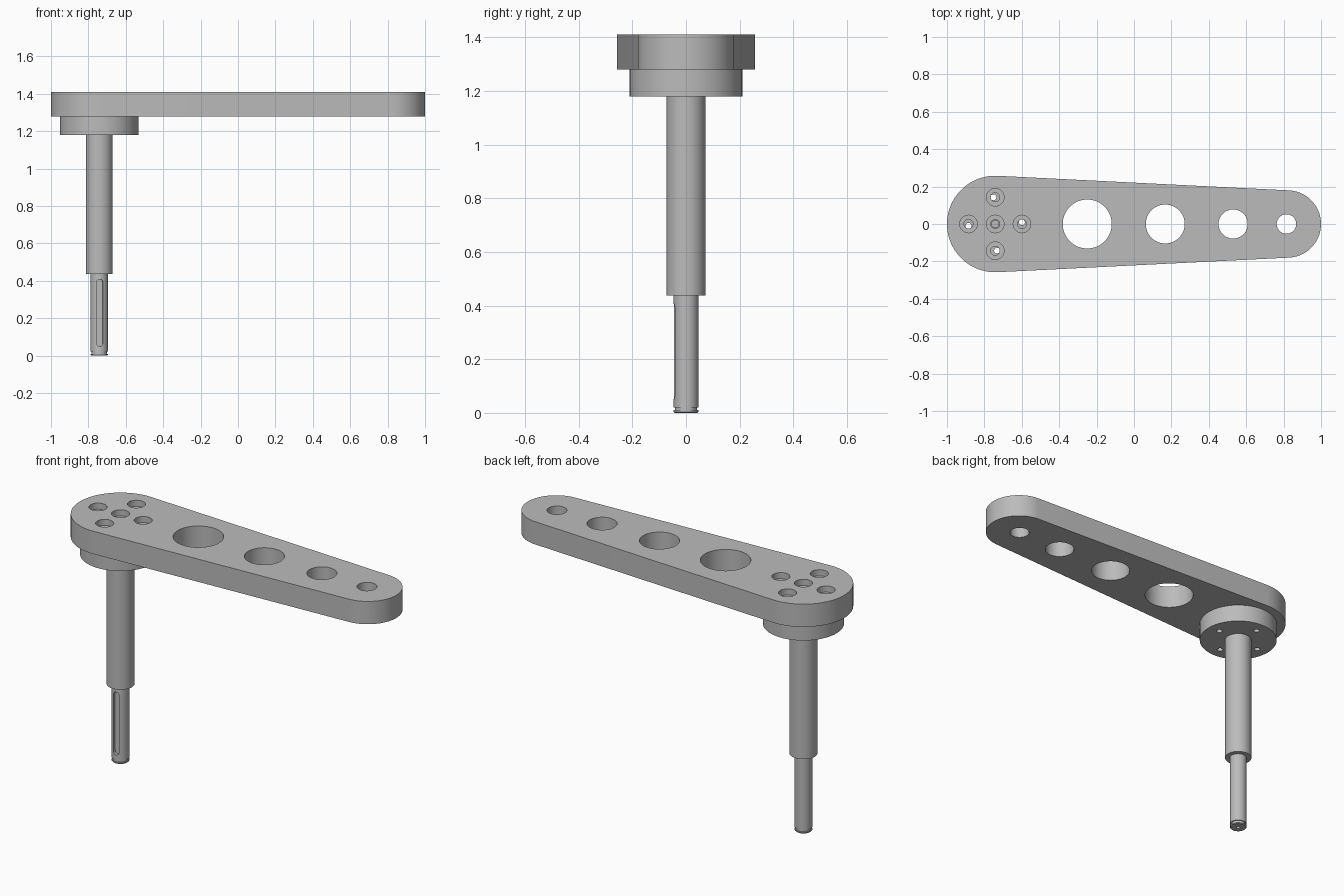
import bpy
import bmesh
from math import acos, cos, sin, pi, radians
from mathutils import Matrix, Vector

cube = bpy.data.objects.get("Cube")
if cube:
    bpy.data.objects.remove(cube, do_unlink=True)

metal = bpy.data.materials.new("grey metal")
metal.use_nodes = True
metal.diffuse_color = (0.5, 0.5, 0.5, 1)
metal.node_tree.nodes["Principled BSDF"].inputs["Base Color"].default_value = (0.5, 0.5, 0.5, 1)

AXIS_X = -0.742          # shaft axis
TWIST = radians(4)       # shaft is clocked slightly against the arm
BOLT_R = 0.143


def finish(name, bm):
    bmesh.ops.recalc_face_normals(bm, faces=bm.faces)
    mesh = bpy.data.meshes.new(name)
    bm.to_mesh(mesh)
    bm.free()
    mesh.materials.append(metal)
    ob = bpy.data.objects.new(name, mesh)
    bpy.context.collection.objects.link(ob)
    return ob


def prism(name, outline, matrix, height):
    """Extrude a flat outline along local z."""
    bm = bmesh.new()
    face = bm.faces.new([bm.verts.new((x, y, 0)) for x, y in outline])
    top = bmesh.ops.extrude_face_region(bm, geom=[face])["geom"]
    bmesh.ops.translate(bm, verts=[v for v in top if isinstance(v, bmesh.types.BMVert)], vec=(0, 0, height))
    bm.transform(matrix)
    return finish(name, bm)


def arc(cx, cy, r, start, end, n=40):
    return [(cx + r * cos(start + (end - start) * i / n),
             cy + r * sin(start + (end - start) * i / n)) for i in range(n + 1)]


def cylinder(name, x, y, r, z0, z1, sides=48):
    return prism(name, arc(x, y, r, 0, 2 * pi, sides)[:-1], Matrix.Translation((0, 0, z0)), z1 - z0)


def lathe(name, profile, sides=64):
    """Spin a closed (radius, z) profile that starts and ends on the axis."""
    bm = bmesh.new()
    verts = [bm.verts.new((r, 0, z)) for r, z in profile]
    edges = [bm.edges.new(pair) for pair in zip(verts, verts[1:])]
    bmesh.ops.spin(bm, geom=verts + edges, cent=(0, 0, 0), axis=(0, 0, 1), angle=2 * pi, steps=sides)
    bmesh.ops.remove_doubles(bm, verts=bm.verts, dist=1e-5)
    bm.transform(Matrix.Translation((AXIS_X, 0, 0)))
    return finish(name, bm)


def cut(ob, cutters):
    for c in cutters:
        mod = ob.modifiers.new("cut", "BOOLEAN")
        mod.operation, mod.solver, mod.object = "DIFFERENCE", "EXACT", c
    bpy.context.view_layer.update()
    mesh = bpy.data.meshes.new_from_object(ob.evaluated_get(bpy.context.evaluated_depsgraph_get()))
    ob.modifiers.clear()
    ob.data = mesh
    for c in cutters:
        bpy.data.objects.remove(c, do_unlink=True)


def bolt_points(turn):
    return [(AXIS_X + BOLT_R * cos(turn + k * pi / 2), BOLT_R * sin(turn + k * pi / 2)) for k in range(4)]


# Tapered arm: two end circles joined by their tangents
BIG, SMALL, TIP_X = 0.258, 0.18, 0.82
a = acos((BIG - SMALL) / (TIP_X - AXIS_X))
outline = arc(AXIS_X, 0, BIG, a, 2 * pi - a) + arc(TIP_X, 0, SMALL, -a, a)
arm = prism("tapered_arm", outline, Matrix.Translation((0, 0, 1.28)), 0.13)

# Lightening holes, then counterbored bolt holes
holes = [cylinder("cutter", x, 0, r, 1.2, 1.5, 64)
         for x, r in ((-0.25, 0.131), (0.167, 0.104), (0.53, 0.078), (0.815, 0.052))]
for x, y in bolt_points(0) + [(AXIS_X, 0)]:
    holes.append(cylinder("cutter", x, y, 0.047, 1.375, 1.5))
    holes.append(cylinder("cutter", x, y, 0.024, 1.2, 1.45))
cut(arm, holes)

# Round flange with four smaller bolt holes and a centre hole
flange = lathe("flange", [(0, 1.18), (0.21, 1.18), (0.21, 1.28), (0, 1.28)])
bolts = [cylinder("cutter", x, y, 0.016, 1.1, 1.35, 32) for x, y in bolt_points(TWIST)]
cut(flange, bolts + [cylinder("cutter", AXIS_X, 0, 0.019, 1.21, 1.35, 32)])

# Stepped shaft with a retaining groove and a centre drill at its foot
shaft = lathe("stepped_shaft", [
    (0, 0.025), (0.01, 0.015), (0.01, 0), (0.042, 0), (0.046, 0.004), (0.046, 0.01),
    (0.041, 0.01), (0.041, 0.021), (0.046, 0.021), (0.046, 0.438), (0.072, 0.438), (0.072, 1.18), (0, 1.18)])

# Round-ended keyway in the front of the lower shaft
slot = arc(0, 0.392, 0.0165, 0, pi, 12) + arc(0, 0.066, 0.0165, pi, 2 * pi, 12)
place = (Matrix.Translation((AXIS_X, 0, 0)) @ Matrix.Rotation(TWIST, 4, "Z")
         @ Matrix.Translation((0, -0.026, 0)) @ Matrix.Rotation(pi / 2, 4, "X"))
cut(shaft, [prism("cutter", slot, place, 0.05)])

# Smooth the round walls, keep the machined edges crisp
for ob in (arm, flange, shaft):
    bpy.ops.object.select_all(action="DESELECT")
    ob.select_set(True)
    bpy.context.view_layer.objects.active = ob
    bpy.ops.object.shade_smooth_by_angle(angle=radians(30))
